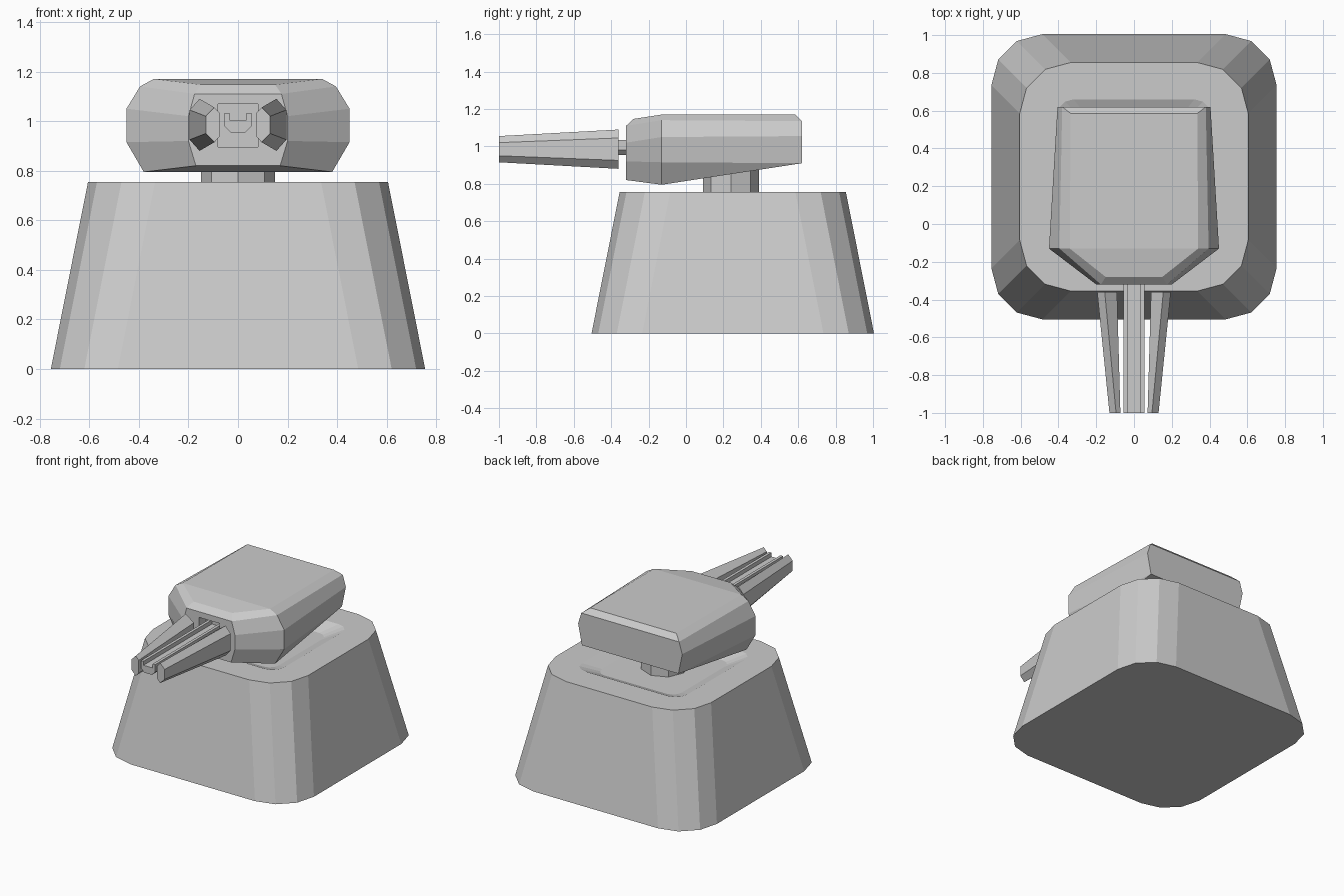
import bpy
import bmesh
import math

cube = bpy.data.objects.get("Cube")
if cube:
    bpy.data.objects.remove(cube, do_unlink=True)

# One plain grey for every part
grey = bpy.data.materials.new("plain_grey")
grey.use_nodes = True
GREY = (0.6, 0.6, 0.6, 1.0)
grey.diffuse_color = GREY
grey.node_tree.nodes["Principled BSDF"].inputs["Base Color"].default_value = GREY

MID_Y = 0.25      # centre of the base
AXIS_Z = 0.985    # height of the gun


def loft(name, rings):
    """Skin a series of closed rings of equal length and cap both ends."""
    bm = bmesh.new()
    rows = [[bm.verts.new(p) for p in ring] for ring in rings]
    n = len(rows[0])
    for a, b in zip(rows, rows[1:]):
        for i in range(n):
            j = (i + 1) % n
            bm.faces.new((a[i], a[j], b[j], b[i]))
    bm.faces.new(rows[0][::-1])
    bm.faces.new(rows[-1])
    bmesh.ops.remove_doubles(bm, verts=bm.verts[:], dist=0.0005)
    bmesh.ops.recalc_face_normals(bm, faces=bm.faces[:])
    mesh = bpy.data.meshes.new(name)
    bm.to_mesh(mesh)
    bm.free()
    mesh.materials.append(grey)
    obj = bpy.data.objects.new(name, mesh)
    bpy.context.collection.objects.link(obj)
    return obj


def rounded_square(half, radius, z):
    """Square ring with three-segment corners."""
    ring = []
    for k in range(4):
        turn = math.radians(90 * k)
        cx = (half - radius) * math.copysign(1, math.cos(turn + math.pi / 4))
        cy = (half - radius) * math.copysign(1, math.sin(turn + math.pi / 4))
        for s in range(4):
            a = turn + math.radians(30 * s)
            ring.append((cx + radius * math.cos(a), MID_Y + cy + radius * math.sin(a), z))
    return ring


def mirrored(half):
    """Close a right-hand half section across x = 0."""
    return half + [(-x, y, z) for x, y, z in reversed(half)]


# Tapered base with a shallow dish under the turret
loft("base", [
    rounded_square(0.755, 0.27, 0),
    rounded_square(0.605, 0.27, 0.755),
    rounded_square(0.41, 0.09, 0.755),
    rounded_square(0.31, 0.07, 0.71),
])

# Octagonal neck
loft("neck", [
    [(0.15 * math.cos(k * math.pi / 4), 0.24 + 0.15 * math.sin(k * math.pi / 4), z)
     for k in range(8)]
    for z in (0.70, 0.95)
])

# Faceted turret body: front, shoulder and back sections
front = [(0.17, -0.32, 0.82), (0.2, -0.32, 0.92), (0.2, -0.32, 1.02), (0.175, -0.32, 1.11)]
shoulder = [(0.38, -0.13, 0.795), (0.45, -0.13, 0.915), (0.45, -0.13, 1.05),
            (0.395, -0.13, 1.14), (0.34, -0.13, 1.17)]
back = [(0.375, 0.62, 0.91), (0.375, 0.62, 0.91), (0.405, 0.62, 1.055), (0.38, 0.62, 1.135)]
turret = loft("turret_body", [
    mirrored(front + [front[-1]]),
    mirrored(front + [(0.15, -0.28, 1.147)]),
    mirrored(shoulder),
    mirrored(back + [(0.335, 0.585, 1.17)]),
    mirrored(back + [back[-1]]),
])

# Square gun port cut into the turret front
cutter = loft("port_cutter", [
    mirrored([(0.08, y, 0.895), (0.08, y, 1.07)]) for y in (-0.4, -0.24)
])
cutter.hide_render = True
cut = turret.modifiers.new("gun_port", "BOOLEAN")
cut.operation = "DIFFERENCE"
cut.solver = "EXACT"
cut.object = cutter
bpy.context.view_layer.objects.active = turret
bpy.ops.object.modifier_apply(modifier=cut.name)
bpy.data.objects.remove(cutter, do_unlink=True)

# Central U-shaped rail
channel = [(0.03, 0.955), (0.055, 0.98), (0.055, 1.033), (0.035, 1.033), (0.035, 1.005)]
loft("centre_rail", [
    mirrored([(x, y, z) for x, z in channel]) for y in (-1.0, -0.24)
])


# Tapering side rails, hexagonal in section
def rail_section(points, y, side):
    upper = [(side * x, y, AXIS_Z + h) for x, h in points]
    lower = [(side * x, y, AXIS_Z - h) for x, h in reversed(points)]
    return upper + lower


tip = [(0.072, 0.045), (0.095, 0.07), (0.13, 0.035)]
root = [(0.09, 0.06), (0.155, 0.105), (0.195, 0.06)]
for label, side in (("left", 1), ("right", -1)):
    loft(label + "_side_rail", [
        rail_section(tip, -1.0, side),
        rail_section(root, -0.36, side),
    ])
